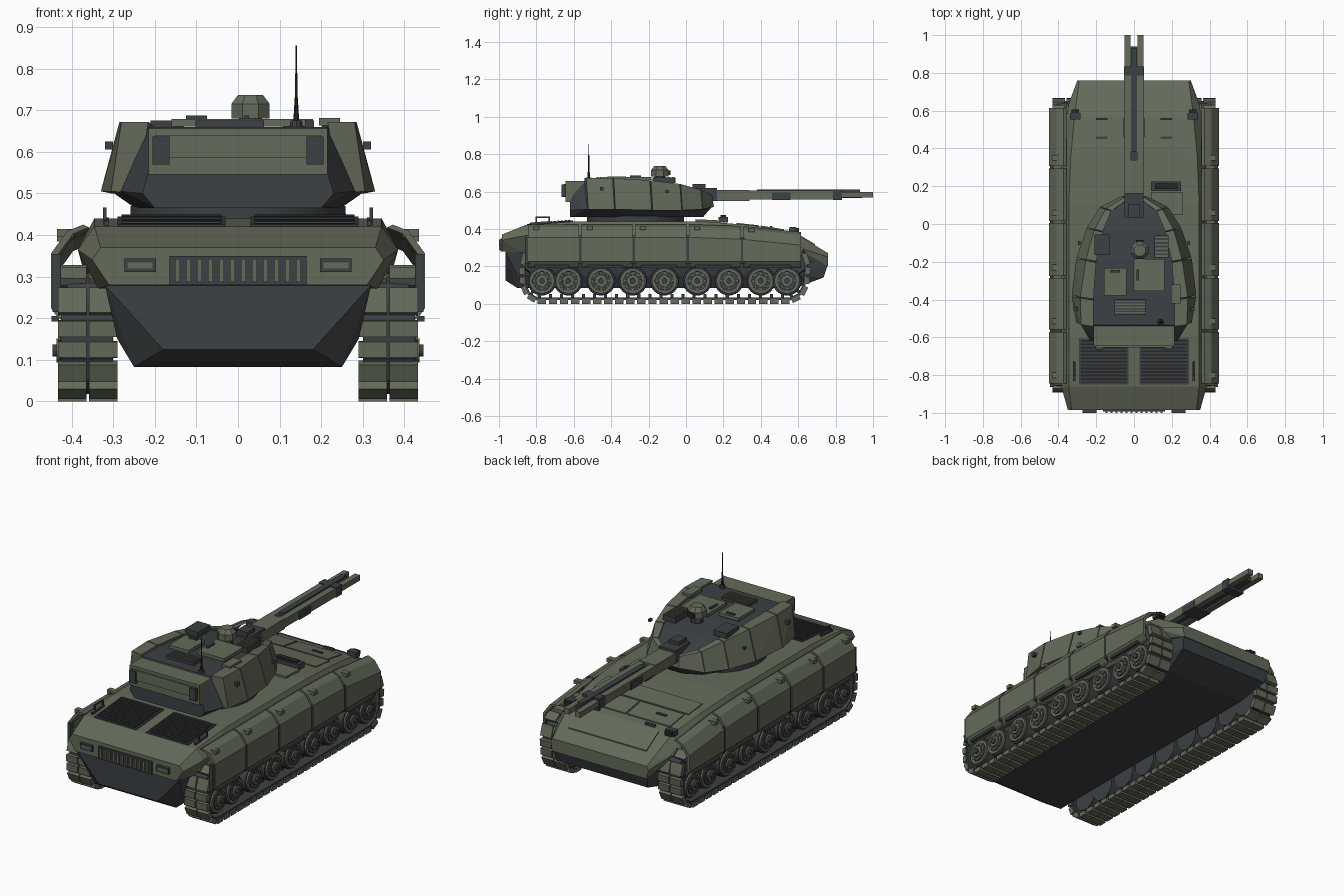
import bpy, bmesh, math
from mathutils import Vector

if "Cube" in bpy.data.objects:
    bpy.data.objects.remove(bpy.data.objects["Cube"])


def material(name, rgb):
    mat = bpy.data.materials.new(name)
    mat.use_nodes = True
    mat.diffuse_color = (*rgb, 1)
    mat.node_tree.nodes["Principled BSDF"].inputs["Base Color"].default_value = (*rgb, 1)
    return mat


PALETTE = [material("olive_green", (.125, .145, .1)),
           material("dark_grey", (.045, .052, .056)),
           material("near_black", (.018, .02, .021))]
GREEN, GREY, BLACK = range(3)


def box(x0, x1, y0, y1, z0, z1):
    return [(x, y, z) for x in (x0, x1) for y in (y0, y1) for z in (z0, z1)]


def block(x, y, z, sx, sy, sz):
    return box(x - sx / 2, x + sx / 2, y - sy / 2, y + sy / 2, z - sz / 2, z + sz / 2)


def disc(axis, centre, r0, r1, length, n=20):
    """Cylinder or cone corner points along an axis, starting at centre."""
    pts = []
    for r, d in ((r0, 0), (r1, length)):
        for i in range(n):
            a = math.tau * (i + .5) / n
            u, v = r * math.cos(a), r * math.sin(a)
            p = (d, u, v) if axis == "x" else (u, v, d)
            pts.append(Vector(centre) + Vector(p))
    return pts


def both(pts):
    return pts + [(-x, y, z) for x, y, z in pts]


def part(name, solids, mirror=False, smooth=False):
    """One object made of convex solids, each (points, colour)."""
    out = bmesh.new()
    for pts, colour in solids:
        bm = bmesh.new()
        for p in pts:
            bm.verts.new(p)
        bmesh.ops.remove_doubles(bm, verts=bm.verts, dist=.0001)
        res = bmesh.ops.convex_hull(bm, input=bm.verts)
        junk = {g for g in res["geom_interior"] + res["geom_unused"]
                if isinstance(g, bmesh.types.BMVert)}
        bmesh.ops.delete(bm, geom=list(junk), context="VERTS")
        bmesh.ops.dissolve_limit(bm, angle_limit=.01, verts=bm.verts, edges=bm.edges)
        bmesh.ops.recalc_face_normals(bm, faces=bm.faces)
        copies = {v: out.verts.new(v.co) for v in bm.verts}
        for f in bm.faces:
            out.faces.new([copies[v] for v in f.verts]).material_index = colour
        bm.free()
    me = bpy.data.meshes.new(name)
    out.to_mesh(me)
    out.free()
    for mat in PALETTE:
        me.materials.append(mat)
    ob = bpy.data.objects.new(name, me)
    bpy.context.collection.objects.link(ob)
    if mirror:
        ob.modifiers.new("Mirror", "MIRROR").use_mirror_merge = False
    if smooth:
        bpy.ops.object.select_all(action="DESELECT")
        ob.select_set(True)
        bpy.context.view_layer.objects.active = ob
        bpy.ops.object.shade_smooth_by_angle(angle=math.radians(35))
    return ob


# Hull stations: y, deck z, deck half width, side half width, side z, floor half width, floor z
STATIONS = [(-.985, .37, .33, .35, .34, .31, .28), (-.86, .42, .345, .385, .365, .335, .27),
            (-.6, .44, .345, .385, .365, .335, .27), (.1, .44, .345, .385, .365, .335, .27),
            (.35, .42, .335, .38, .35, .33, .26), (.57, .385, .315, .37, .31, .32, .25),
            (.76, .27, .29, .3, .25, .29, .2)]


def deck(y):
    for a, b in zip(STATIONS, STATIONS[1:]):
        if y <= b[0]:
            return a[1] + (b[1] - a[1]) * (y - a[0]) / (b[0] - a[0])
    return STATIONS[-1][1]


def station_points(rows):
    return both([p for y, dz, dw, sw, sz, fw, fz in rows
                 for p in ((dw, y, dz), (sw, y, sz), (fw, y, fz))])


def plate(x0, x1, y0, y1, t=.006):
    return [(x, y, deck(y) + h) for x in (x0, x1) for y in (y0, y1) for h in (-.004, t)]


part("upper_hull", [(station_points(STATIONS[:-1]), GREEN), (station_points(STATIONS[-2:]), GREEN)])
part("lower_hull", [(both([(.32, -.965, .28), (.18, -.965, .125), (.29, -.9, .15), (.25, -.9, .083),
                           (.32, -.86, .28), (.29, .6, .15), (.25, .58, .083), (.28, .735, .14),
                           (.29, .755, .2), (.3, .6, .26)]), GREY)])

# Rear face: exhaust grille and lamps
slats = [(box(-.165, .165, -.993, -.97, .28, .35), GREY)]
slats += [(block(-.145 + i * .0264, -.994, .315, .012, .012, .055), GREEN) for i in range(12)]
part("exhaust_grille", slats)
part("rear_lamps", [(block(.235, -.985, .327, .075, .03, .032), GREY),
                    (block(.235, -1, .327, .06, .002, .014), GREEN)], mirror=True)

# Deck panels, engine louvres and fittings
part("front_deck_panels", [(plate(.005, .27, .4, .525), GREEN), (plate(-.27, -.005, .4, .525), GREEN),
                           (plate(-.29, .29, .27, .39), GREEN), (plate(-.24, .24, .58, .69), GREEN)])
part("deck_latches", [(plate(.14, .2, y, y + .012, .012), GREY) for y in (.45, .55)], mirror=True)
part("headlamps", [(block(.31, .57, .395, .055, .035, .03), GREY),
                   (block(.31, .595, .395, .04, .02, .02), BLACK)], mirror=True)
louvres = [(plate(.03, .29, -.85, -.605, .005), GREY), (plate(.04, .28, -.84, -.615, .007), BLACK)]
louvres += [(plate(.04, .28, -.835 + i * .0185, -.825 + i * .0185, .011), GREY) for i in range(12)]
louvres += [(plate(.31, .322, -.83, -.73, .012), GREY)]
part("engine_louvres", louvres, mirror=True)
part("deck_rails", [(block(.32, y, .445, .008, .008, .04), GREY) for y in (-.8, -.73)]
     + [(block(.32, -.765, .463, .008, .078, .007), GREY)], mirror=True)
part("driver_hatch", [(block(.17, .2, .45, .16, .05, .03), GREY), (block(.17, .2, .466, .12, .03, .015), BLACK),
                      (plate(.09, .26, .05, .17, .012), GREEN)])

# Side skirts: five bent panels per side with bars and joints
SKIRT = [(.372, .425), (.41, .41), (.45, .355), (.45, .225), (.432, .2)]
EDGES = [-.85, -.565, -.28, .01, .3, .62]


def drop(y, z):
    return z - max(0, y - .2) * .1 * (z > .3)


skirts = []
for y0, y1 in zip(EDGES, EDGES[1:]):
    for (xa, za), (xb, zb) in zip(SKIRT, SKIRT[1:]):
        skirts.append(([(x - t, y, drop(y, z) - t * .5) for x, z in ((xa, za), (xb, zb))
                        for y in (y0 + .006, y1 - .006) for t in (0, .014)], GREEN))
    skirts.append((box(.43, .448, y0 + .04, y1 - .06, .192, .206), GREY))
    skirts.append((box(.425, .446, y0 - .012, y0 + .012, .215, .355), GREY))
    skirts.append((block(.415, y0 + .05, drop(y0, .405), .04, .03, .02), GREEN))
part("side_skirts", skirts, mirror=True)

# Running gear
wheels = []
for y in (-.77, -.63, -.455, -.285, -.115, .06, .23, .4, .54):
    c = Vector((0, y, .122))
    for x, r, depth, colour in ((.31, .078, .105, GREY), (.4, .069, .024, GREEN), (.41, .054, .018, GREY),
                                (.41, .03, .026, GREEN), (.42, .015, .026, GREY)):
        wheels.append((disc("x", c + Vector((x, 0, 0)), r, r * .97, depth), colour))
    for k in range(8):
        a = math.tau * k / 8
        spot = c + Vector((.424, .042 * math.cos(a), .042 * math.sin(a)))
        wheels.append((disc("x", spot, .008, .007, .008, 6), GREEN))
part("road_wheels", wheels, mirror=True, smooth=True)
part("end_sprockets", [(disc("x", (.32, y, .23), .075, .07, .09), GREY) for y in (-.8, .58)],
     mirror=True, smooth=True)

LOOP = [(-.8, .013), (.56, .013), (.615, .04), (.645, .1), (.655, .2), (.63, .28), (.57, .315),
        (-.8, .315), (-.855, .28), (-.88, .2), (-.875, .1), (-.85, .045)]
links = []
for a, b in zip(LOOP, LOOP[1:] + LOOP[:1]):
    a, b = Vector(a), Vector(b)
    along = (b - a).normalized()
    inward = Vector((-along.y, along.x))
    count = max(1, round((b - a).length / .06))
    step = (b - a) / count

    def slab(p, q, d0, d1, x0, x1):
        return [(x, *(e + inward * d)) for x in (x0, x1) for e in (p, q) for d in (d0, d1)]

    links.append((slab(a, b, .006, .02, .3, .425), GREY))
    for i in range(count):
        p, q = a + step * (i + .12), a + step * (i + .88)
        links.append((slab(p, q, -.013, .012, .29, .358), GREEN))
        links.append((slab(p, q, -.013, .012, .364, .432), GREEN))
        links.append((slab(p, a + step * (i + .4), .01, .04, .35, .37), GREY))
part("tracks", links, mirror=True)

# Turret outline: rim x, y, rim z, crest x, crest z, roof x
OUTLINE = [(.06, .15, .52, .055, .58, .035), (.18, .09, .505, .15, .61, .12), (.25, -.02, .5, .21, .64, .165),
           (.305, -.18, .5, .255, .66, .2), (.33, -.38, .505, .285, .672, .215),
           (.305, -.525, .505, .28, .672, .215)]
core = [(.2, -.62, .6), (.23, -.62, .5), (.2, -.62, .465)]
for x, y, z, cx, cz, rx in OUTLINE:
    core += [(x * .75, y * .75 - .02, .465), (x - .025, y - .01, z), (rx, y - .01, cz - .012)]
part("turret_core", [(both(core), GREY)])
part("turret_ring", [(disc("z", (0, -.27, .43), .26, .26, .04, 32), GREY)], smooth=True)


def rib(a, b, f):
    x, y, z, cx, cz, rx = [p + (q - p) * f for p, q in zip(a, b)]
    return [(x, y, z), (cx, y - .01, cz), (rx, y - .02, cz), (x - .06, y - .01, z - .005)]


part("turret_armour", [(rib(a, b, .015) + rib(a, b, .985), GREEN) for a, b in zip(OUTLINE, OUTLINE[1:])],
     mirror=True)
part("armour_hooks", [(block(.31, -.45, .615, .02, .02, .02), GREY), (block(.29, -.1, .6, .012, .02, .015), GREY)],
     mirror=True)
part("bustle", [(box(-.215, .215, -.645, -.48, .545, .656), GREEN),
                (box(-.2, .2, -.655, -.64, .585, .64), GREEN)])
part("bustle_lamps", [(box(.165, .205, -.665, -.64, .57, .637), GREY)], mirror=True)

# Roof fittings
part("roof_hatches", [(block(-.1, -.305, .67, .12, .145, .018), GREEN), (block(.08, -.27, .67, .165, .17, .018), GREEN),
                      (block(-.1, -.25, .682, .05, .012, .01), GREY), (block(.02, -.27, .682, .012, .06, .01), GREY),
                      (block(.22, -.37, .672, .05, .1, .018), GREEN)])
grates = [(block(-.17, -.11, .66, .08, .11, .03), GREY), (block(-.02, -.44, .665, .165, .08, .02), GREY),
          (block(.145, -.12, .66, .075, .12, .03), GREY)]
grates += [(block(-.02, -.47 + i * .015, .676, .16, .007, .006), GREEN) for i in range(5)]
grates += [(block(.145, -.17 + i * .02, .676, .07, .01, .006), GREEN) for i in range(6)]
part("roof_grates", grates)
part("roof_sight", [(disc("z", (.03, -.14, .65), .035, .03, .03, 8), GREY),
                    (disc("z", (.03, -.14, .68), .05, .05, .035, 8), GREEN),
                    (disc("z", (.03, -.14, .715), .05, .032, .022, 8), GREEN),
                    (block(.03, -.09, .7, .04, .012, .025), BLACK)])
part("antenna", [(disc("z", (.14, -.52, .65), .018, .014, .025, 10), GREY),
                 (disc("z", (.14, -.52, .67), .008, .004, .06, 8), BLACK),
                 (disc("z", (.14, -.52, .725), .004, .0015, .13, 6), BLACK)])

# Twin rail gun
part("gun_mantlet", [(block(0, .1, .585, .1, .13, .07), GREY), (block(0, .07, .625, .06, .07, .03), GREY),
                     (box(-.05, .05, .14, .34, .55, .607), GREEN)])
part("gun_rails", [(box(.017, .052, .3, .83, .558, .605), GREEN),
                   (both([]) + box(.019, .05, .82, 1, .567, .597), GREEN)], mirror=True)
part("gun_core", [(box(-.018, .018, .3, .94, .566, .596), GREY), (box(-.015, .015, .38, .93, .59, .612), GREY),
                  (block(0, .81, .582, .108, .05, .056), GREY), (block(0, .51, .575, .112, .1, .04), GREY)])
